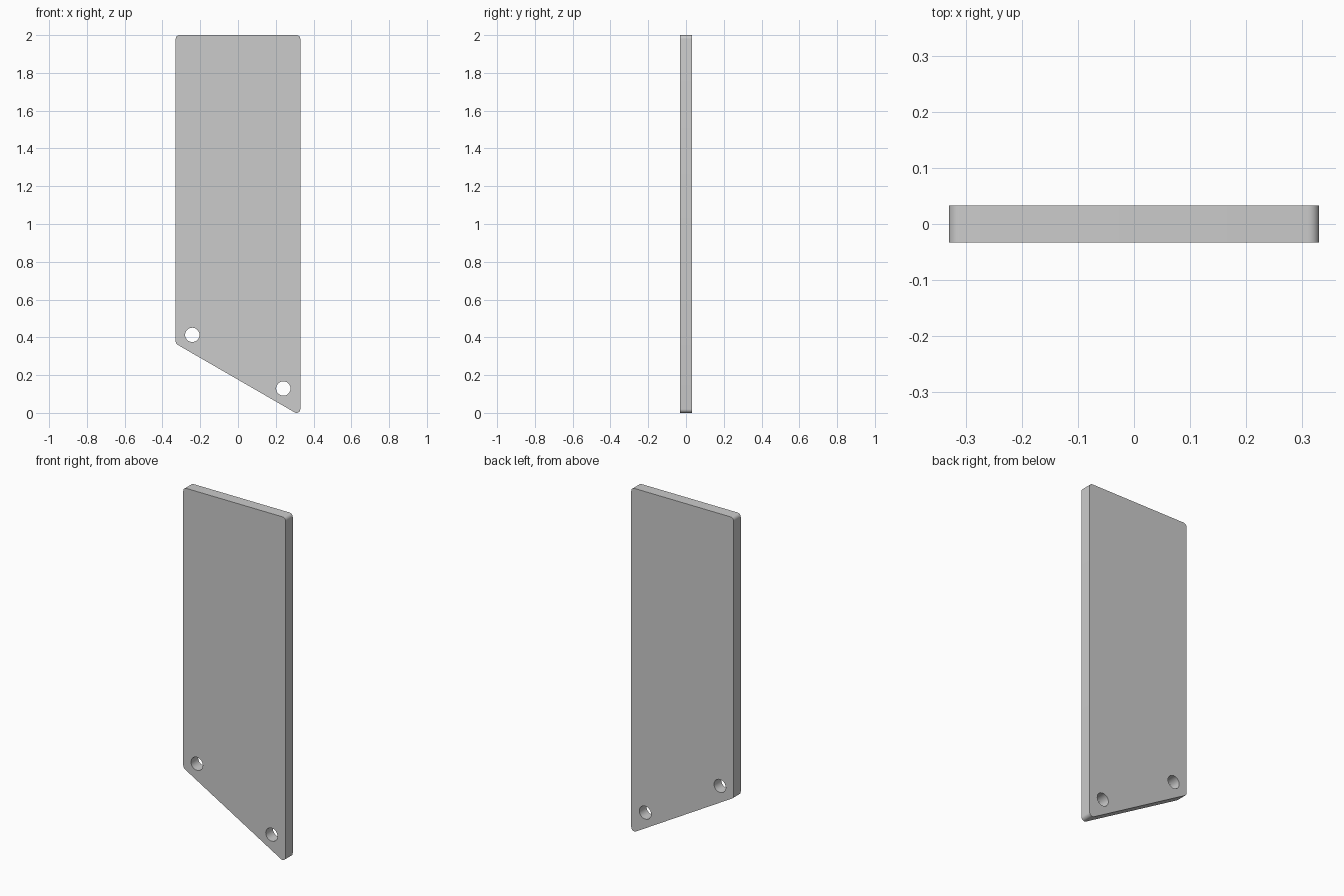
import bpy, bmesh
from math import radians, cos, sin, tan, pi

if "Cube" in bpy.data.objects:
    bpy.data.objects.remove(bpy.data.objects["Cube"])

HALF_W, HEIGHT, THICK, R = 0.33, 2.0, 0.066, 0.02
SLANT = radians(30)


def arc(cx, cz, r, a0, a1, n):
    return [(cx + r * cos(a0 + (a1 - a0) * i / n),
             cz + r * sin(a0 + (a1 - a0) * i / n)) for i in range(n + 1)]


def add_loop(curve, pts):
    s = curve.splines.new('POLY')
    s.points.add(len(pts) - 1)
    for p, (x, z) in zip(s.points, pts):
        p.co = (x, z, 0, 1)
    s.use_cyclic_u = True


curve = bpy.data.curves.new("plate", 'CURVE')
curve.dimensions = '2D'
curve.fill_mode = 'BOTH'
curve.extrude = THICK / 2

# Outline: rounded corners, slanted lower edge
cx = HALF_W - R
low_left = R + 2 * cx * tan(SLANT)
mid = 1.5 * pi - SLANT
outline = (arc(cx, HEIGHT - R, R, 0, pi / 2, 6)
           + arc(-cx, HEIGHT - R, R, pi / 2, pi, 6)
           + arc(-cx, low_left, R, pi, mid, 6)
           + arc(cx, R, R, mid, 2 * pi, 8))
add_loop(curve, outline)

# Two through holes along the slanted edge
for x, z in ((-0.242, 0.413), (0.24, 0.129)):
    add_loop(curve, arc(x, z, 0.038, 0, 2 * pi, 32)[:-1])

plate = bpy.data.objects.new("plate", curve)
bpy.context.collection.objects.link(plate)
plate.rotation_euler.x = pi / 2
bpy.context.view_layer.objects.active = plate
plate.select_set(True)
bpy.ops.object.convert(target='MESH')
bpy.ops.object.transform_apply(rotation=True)

# Weld caps to walls, then smooth only the rounded parts
bm = bmesh.new()
bm.from_mesh(plate.data)
bmesh.ops.remove_doubles(bm, verts=bm.verts, dist=1e-5)
bmesh.ops.recalc_face_normals(bm, faces=bm.faces)
bm.to_mesh(plate.data)
bm.free()
bpy.ops.object.shade_smooth_by_angle(angle=radians(30))
